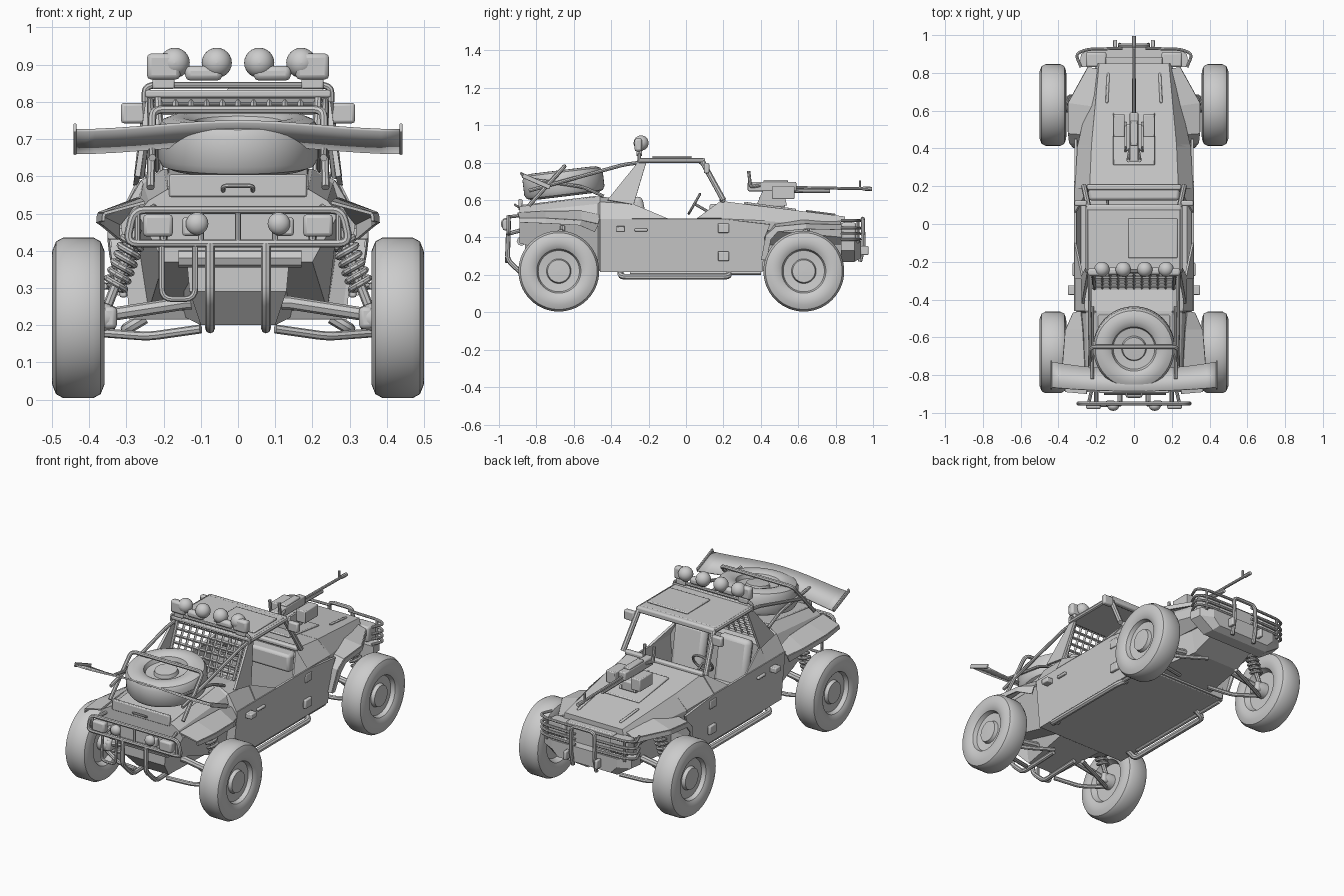
import bpy, bmesh, math
from mathutils import Vector, Matrix, Euler

if "Cube" in bpy.data.objects:
    bpy.data.objects.remove(bpy.data.objects["Cube"])

def finish(name, bm, solid=0, bev=0, mir=False, smooth=True):
    bmesh.ops.recalc_face_normals(bm, faces=bm.faces)
    me = bpy.data.meshes.new(name)
    bm.to_mesh(me)
    if smooth:
        me.polygons.foreach_set("use_smooth", [True] * len(me.polygons))
        me.set_sharp_from_angle(angle=math.radians(32))
    ob = bpy.data.objects.new(name, me)
    bpy.context.collection.objects.link(ob)
    if solid:
        m = ob.modifiers.new("solid", 'SOLIDIFY'); m.thickness = solid; m.offset = 0
    if bev:
        m = ob.modifiers.new("bevel", 'BEVEL'); m.width = bev; m.segments = 2
    if mir:
        ob.modifiers.new("mirror", 'MIRROR')
    return ob

def poly(name, verts, faces, smooth=False, **k):
    bm = bmesh.new()
    vs = [bm.verts.new(v) for v in verts]
    for f in faces:
        bm.faces.new([vs[i] for i in f])
    return finish(name, bm, smooth=smooth, **k)

def box(name, c, s, rot=(0, 0, 0), bev=.005, **k):
    bm = bmesh.new()
    m = Matrix.Translation(c) @ Euler(rot).to_matrix().to_4x4() @ Matrix.Diagonal((*s, 1))
    bmesh.ops.create_cube(bm, size=1, matrix=m)
    return finish(name, bm, bev=bev, **k)

def sheet(name, a, b, th=.008, **k):
    n = len(a)
    return poly(name, a + b, [(i, i + 1, n + i + 1, n + i) for i in range(n - 1)], solid=th, **k)

def rings(count, n):
    f = [tuple(range(n)), tuple(range((count - 1) * n, count * n))]
    return f + [(r*n + i, r*n + (i+1) % n, (r+1)*n + (i+1) % n, (r+1)*n + i) for r in range(count - 1) for i in range(n)]

def loft(name, secs):  # section: (y, half outline of (x, z) from bottom to top)
    verts = []
    for y, half in secs:
        verts += [(x, y, z) for x, z in half] + [(-x, y, z) for x, z in reversed(half)]
    return poly(name, verts, rings(len(secs), 2 * len(secs[0][1])))

def lathe(name, prof, c, axis=(1, 0, 0), n=40, **k):  # profile: (distance along axis, radius)
    q = Vector((1, 0, 0)).rotation_difference(Vector(axis).normalized())
    verts = [q @ Vector((a, r * math.cos(i * math.tau / n), r * math.sin(i * math.tau / n))) + Vector(c)
             for a, r in prof for i in range(n)]
    return poly(name, verts, rings(len(prof), n), smooth=True, **k)

def tube(name, pts, r=.01, fillet=.03, mir=False, cyc=False):
    P = [Vector(p) for p in pts]
    out = [] if cyc else [P[0]]
    for i in (range(len(P)) if cyc else range(1, len(P) - 1)):
        a, p, b = P[i-1], P[i], P[(i+1) % len(P)]
        s = p + (a-p).normalized() * min(fillet, (a-p).length * .45)
        e = p + (b-p).normalized() * min(fillet, (b-p).length * .45)
        out += [s*(1-t)**2 + p*2*t*(1-t) + e*t*t for t in (0, .25, .5, .75, 1)] if fillet else [p]
    out += [] if cyc else [P[-1]]
    cu = bpy.data.curves.new(name, 'CURVE')
    cu.dimensions = '3D'; cu.bevel_depth = r; cu.bevel_resolution = 2; cu.use_fill_caps = True
    sp = cu.splines.new('POLY'); sp.points.add(len(out) - 1); sp.use_cyclic_u = cyc
    for q, v in zip(sp.points, out):
        q.co = (*v, 1)
    tmp = bpy.data.objects.new(name, cu)
    bm = bmesh.new(); bm.from_mesh(bpy.data.meshes.new_from_object(tmp))
    bpy.data.objects.remove(tmp)
    return finish(name, bm, mir=mir)

# wheels, spare wheel
WHEEL = [(-.03, .01), (-.03, .11), (-.062, .125), (-.071, .15), (-.07, .18), (-.06, .205), (-.04, .216), (.04, .216),
         (.06, .205), (.07, .18), (.071, .15), (.064, .128), (.058, .118), (.035, .11), (.03, .066), (.05, .06), (.052, .01)]
for nm, y in (("front", .63), ("rear", -.68)):
    lathe(nm + "_wheel", WHEEL, (.429, y, .22), n=56, mir=True)
    lathe(nm + "_hub", [(-.1, .03), (-.06, .045), (0, .045)], (.43, y, .22), n=24, mir=True)
lathe("spare_wheel", WHEEL, (0, -.655, .69), (0, -.12, 1), n=56)
# cabin tub
wall = [(-.46, .215), (.41, .215), (.42, .4), (.45, .47), (.19, .5), (-.3, .5), (-.46, .5)]
poly("side_panel", [(.285 + .09 * (z - .215), y, z) for y, z in wall], [range(7)], solid=.012, mir=True)
poly("rear_sill", [(.31, -.1, .5), (.27, -.29, .58), (.31, -.29, .5)], [(0, 1, 2)], solid=.012, mir=True)
poly("front_sill", [(.31, .06, .5), (.235, .19, .595), (.31, .19, .5)], [(0, 1, 2)], solid=.012, mir=True)
box("floor", (0, -.025, .228), (.57, .87, .026))
# hood, nose and rear body
loft("cowl", [(.19, [(.28, .22), (.312, .5), (.235, .595)]), (.42, [(.28, .22), (.3, .49), (.225, .565)])])
loft("hood", [(.41, [(.2, .36), (.3, .44), (.3, .49), (.226, .567)]),
              (.85, [(.17, .36), (.195, .4), (.2, .45), (.185, .512)])])
loft("front_chassis", [(.41, [(.2, .23), (.2, .4)]), (.7, [(.15, .23), (.18, .4)]), (.85, [(.14, .29), (.17, .4)])])
loft("rear_body", [(-.29, [(.28, .22), (.312, .5), (.27, .58), (.2, .595)]),
                   (-.46, [(.28, .22), (.312, .5), (.26, .59), (.2, .62)]),
                   (-.47, [(.24, .24), (.28, .5), (.255, .58), (.2, .62)]),
                   (-.89, [(.2, .37), (.27, .5), (.24, .535), (.19, .565)])])
loft("engine_cover", [(-.46, [(.14, .22), (.2, .4)]), (-.78, [(.1, .2), (.13, .4)]), (-.86, [(.13, .29), (.14, .4)])])
box("trunk_lid", (0, -.68, .588), (.38, .4, .02), (.12, 0, 0))
box("trunk_panel", (0, -.885, .575), (.37, .02, .06))
tube("trunk_handle", [(-.04, -.89, .56), (-.04, -.915, .575), (.04, -.915, .575), (.04, -.89, .56)], .006, .015)
box("hood_hatch", (0, .45, .566), (.22, .28, .012), (-.135, 0, 0))
box("hood_vent", (.14, .72, .532), (.015, .16, .01), (-.13, 0, .05), mir=True)
# fenders
edge = [(.32, .405, .28), (.34, .43, .41), (.345, .48, .455), (.345, .64, .47), (.24, .83, .465)]
sheet("front_fender", [(.2, .405, .28), (.2, .43, .43), (.2, .47, .485), (.2, .62, .5), (.18, .82, .49)], edge, mir=True)
sheet("front_fender_lip", edge, [(.32, .43, .28), (.342, .455, .39), (.347, .49, .43), (.347, .64, .445), (.242, .83, .44)], mir=True)
edge = [(.32, -.47, .47), (.36, -.56, .49), (.375, -.75, .5), (.36, -.89, .5)]
sheet("rear_fender", [(.28, -.46, .52), (.27, -.56, .54), (.26, -.75, .538), (.25, -.9, .53)], edge, mir=True)
sheet("rear_fender_lip", edge, [(.32, -.49, .43), (.362, -.57, .465), (.377, -.75, .475), (.362, -.89, .48)], mir=True)
# roof, pillars, windshield frame, rear net
box("roof", (0, -.085, .815), (.49, .33, .022), bev=.008)
box("roof_hatch", (.1, -.075, .83), (.26, .21, .012))
box("roof_front_beam", (0, .085, .808), (.5, .035, .035), bev=.01)
tube("roof_rail", [(-.25, -.25, .8), (-.25, -.25, .845), (.25, -.25, .845), (.25, -.25, .8)], .009)
box("roof_light_rail", (0, -.25, .822), (.5, .02, .02))
tube("roof_side_rail", [(.245, .09, .81), (.245, -.25, .81)], .013, mir=True)
tube("windshield_pillar", [(.24, .085, .81), (.265, .2, .6)], .015, mir=True)
box("windshield_sill", (0, .195, .6), (.5, .03, .025), bev=.008)
poly("rear_pillar_panel", [(.27, -.42, .6), (.24, -.25, .81), (.24, -.21, .81), (.275, -.28, .575)],
     [(0, 1, 2, 3)], solid=.014, mir=True)
tube("rear_cabin_bar", [(.215, -.25, .81), (.21, -.34, .61)], .01, mir=True)
bm = bmesh.new()
bmesh.ops.create_grid(bm, x_segments=10, y_segments=6, size=.5,
    matrix=Matrix.Translation((0, -.295, .705)) @ Matrix.Rotation(1.15, 4, 'X') @ Matrix.Diagonal((.42, .22, 1, 1)))
finish("rear_net", bm, smooth=False).modifiers.new("wire", 'WIREFRAME').thickness = .016
# cabin interior
for x in (-.14, .14):
    box("seat_base", (x, -.11, .33), (.2, .22, .1), bev=.025)
    box("seat_back", (x, -.235, .47), (.2, .06, .3), (.2, 0, 0), bev=.025)
box("dashboard", (0, .165, .53), (.48, .08, .1), bev=.015)
turn = Euler((1.05, 0, 0)).to_matrix() * .06
tube("steering_wheel", [Vector((-.14, .045, .58)) + turn @ Vector((math.cos(t*math.pi/10), math.sin(t*math.pi/10), 0))
                        for t in range(20)], .007, 0, cyc=True)
tube("steering_column", [(-.2, .045, .58), (-.14, .05, .577), (-.14, .15, .52)], .008, 0)
# mirrors, hinges, handles, side step
box("mirror", (.282, .11, .77), (.065, .03, .055), bev=.008, mir=True)
for z in (.3, .45):
    box("door_hinge", (.308, .2, z), (.02, .06, .05), mir=True)
box("door_handle", (.315, -.24, .44), (.02, .07, .015), mir=True)
box("fuel_cap", (.325, -.35, .445), (.05, .05, .03), mir=True)
tube("side_step", [(.25, -.35, .22), (.3, -.35, .19), (.3, .23, .19), (.25, .23, .22)], .016, mir=True)
tube("side_skid", [(.275, -.3, .208), (.275, .4, .208)], .01, mir=True)
# spare wheel hoop, roll bars and wing
tube("spare_hoop", [(-.235, -.84, .57), (-.23, -.65, .78), (.23, -.65, .78), (.235, -.84, .57)], .011)
tube("roll_bar", [(.235, -.25, .8), (.235, -.33, .79), (.23, -.84, .65)], .01, mir=True)
tube("wing_support", [(.22, -.44, .62), (.22, -.55, .67), (.22, -.82, .71)], .009, mir=True)
xs = [-.44 + .055 * i for i in range(17)]
z0 = lambda x: .012 * math.cos(x * 7)
sheet("wing", [(x, -.73 - .04 * (1 - (x/.44)**2), .675 + z0(x)) for x in xs],
      [(x, -.865 - .02 * (1 - (x/.44)**2), .735 + z0(x)) for x in xs], smooth=True)
box("wing_end_plate", (.438, -.8, .7), (.008, .16, .025), (-.41, 0, 0), bev=.003, mir=True)
# roof lamps
DOME = [(.04 * math.sin(a * math.pi / 16), .0405 * math.cos(a * math.pi / 16)) for a in range(-8, 8)] + [(.04, .002)]
for x in (.057, .17):
    lathe("roof_lamp", DOME, (x, -.24, .905), (0, 1, 0), n=24, mir=True)
box("outer_lamp_box", (.2, -.255, .895), (.09, .04, .07), bev=.012, mir=True)
box("inner_lamp_bracket", (.092, -.25, .877), (.1, .04, .04), bev=.014, mir=True)
box("lamp_foot", (.2, -.25, .85), (.06, .03, .03), mir=True)
# machine gun and mount
box("gun_pedestal", (0, .46, .59), (.1, .14, .06), bev=.01)
poly("gun_cradle", [(.045, .38, .58), (.045, .54, .57), (.045, .52, .65), (.045, .41, .65)], [(0, 1, 2, 3)], solid=.012, mir=True)
box("gun_receiver", (0, .46, .672), (.045, .26, .05), bev=.006)
box("gun_feed_cover", (0, .48, .7), (.04, .13, .015))
box("ammo_box", (.08, .52, .64), (.06, .12, .07), mir=True)
tube("gun_barrel", [(0, .58, .667), (0, .995, .66)], .008)
tube("gun_muzzle", [(0, .945, .661), (0, .995, .66)], .011)
tube("gun_gas_tube", [(0, .58, .65), (0, .77, .648)], .011)
tube("front_sight", [(0, .93, .66), (0, .93, .705)], .006)
tube("gun_grip", [(.02, .4, .68), (.03, .345, .67), (.03, .335, .755)], .009, .015, mir=True)
# front bumper, lamps and guard
loft("front_bumper", [(.83, [(.2, .27), (.29, .33), (.29, .38)]), (.9, [(.19, .27), (.28, .33), (.28, .38)]),
                      (.935, [(.17, .29), (.21, .33), (.21, .38)])])
box("front_grille", (0, .86, .43), (.3, .05, .11))
box("headlamp", (.2, .87, .435), (.11, .08, .09), bev=.012, mir=True)
for z in (.39, .42, .45, .49):
    tube("lamp_guard_bar", [(.06, .93, z), (.25, .925, z), (.31, .9, z), (.28, .83, z)], .008, mir=True)
tube("guard_post", [(.25, .92, .37), (.25, .92, .49)], .008, mir=True)
tube("bull_bar", [(-.075, .93, .27), (-.075, .95, .35), (-.075, .945, .5), (.075, .945, .5), (.075, .95, .35), (.075, .93, .27)], .011)
box("tow_hook", (.1, .955, .33), (.02, .04, .05), mir=True)
# rear bumper, lights and exhaust
tube("rear_bumper_frame", [(-.3, -.95, .42), (.3, -.95, .42), (.28, -.95, .51), (-.28, -.95, .51)], .011, cyc=True)
for x in (0, .1, .27):
    tube("rear_frame_post", [(x, -.95, .42), (x, -.95, .51)], .008, mir=x > 0)
tube("rear_lower_strut", [(.2, -.95, .42), (.2, -.84, .45)], .011, mir=True)
tube("rear_upper_strut", [(.24, -.95, .51), (.22, -.86, .52)], .009, mir=True)
box("tail_lamp", (.215, -.96, .468), (.08, .04, .06), bev=.01, mir=True)
box("reverse_lamp_box", (.125, -.95, .465), (.05, .03, .05), bev=.008, mir=True)
lathe("reverse_lamp", [(a * .6, r * .75) for a, r in DOME], (.11, -.965, .473), (0, -1, 0), n=20, mir=True)
tube("rear_skid_bar", [(.075, -.95, .42), (.075, -.955, .28), (.075, -.86, .19), (.075, -.6, .2)], .013, mir=True)
tube("rear_step", [(-.205, -.95, .42), (-.205, -.96, .27), (-.115, -.96, .27), (-.115, -.95, .42)], .008)
tube("exhaust", [(-.16, -.88, .38), (.17, -.88, .38)], .025)
# suspension
for nm, y in (("front", .63), ("rear", -.68)):
    for dy in (-.12, .12):
        tube(nm + "_lower_arm", [(.1, y + dy, .19), (.24, y + dy * .6, .17), (.37, y, .18)], .012, mir=True)
    tube(nm + "_axle", [(0, y, .26), (.14, y, .26), (.4, y, .22)], .018, 0, mir=True)
    box(nm + "_upright", (.345, y, .22), (.04, .07, .06), bev=.012, mir=True)
    lo, hi = Vector((.355, y + .02, .24)), Vector((.27, y + .02, .46))
    tube(nm + "_damper", [lo, hi], .013, mir=True)
    q = Vector((0, 0, 1)).rotation_difference((hi - lo).normalized())
    tube(nm + "_spring", [lo.lerp(hi, .25 + .6 * i / 60) + q @ Vector((.028 * math.cos(i * .63), .028 * math.sin(i * .63), 0))
                          for i in range(61)], .009, 0, mir=True)
